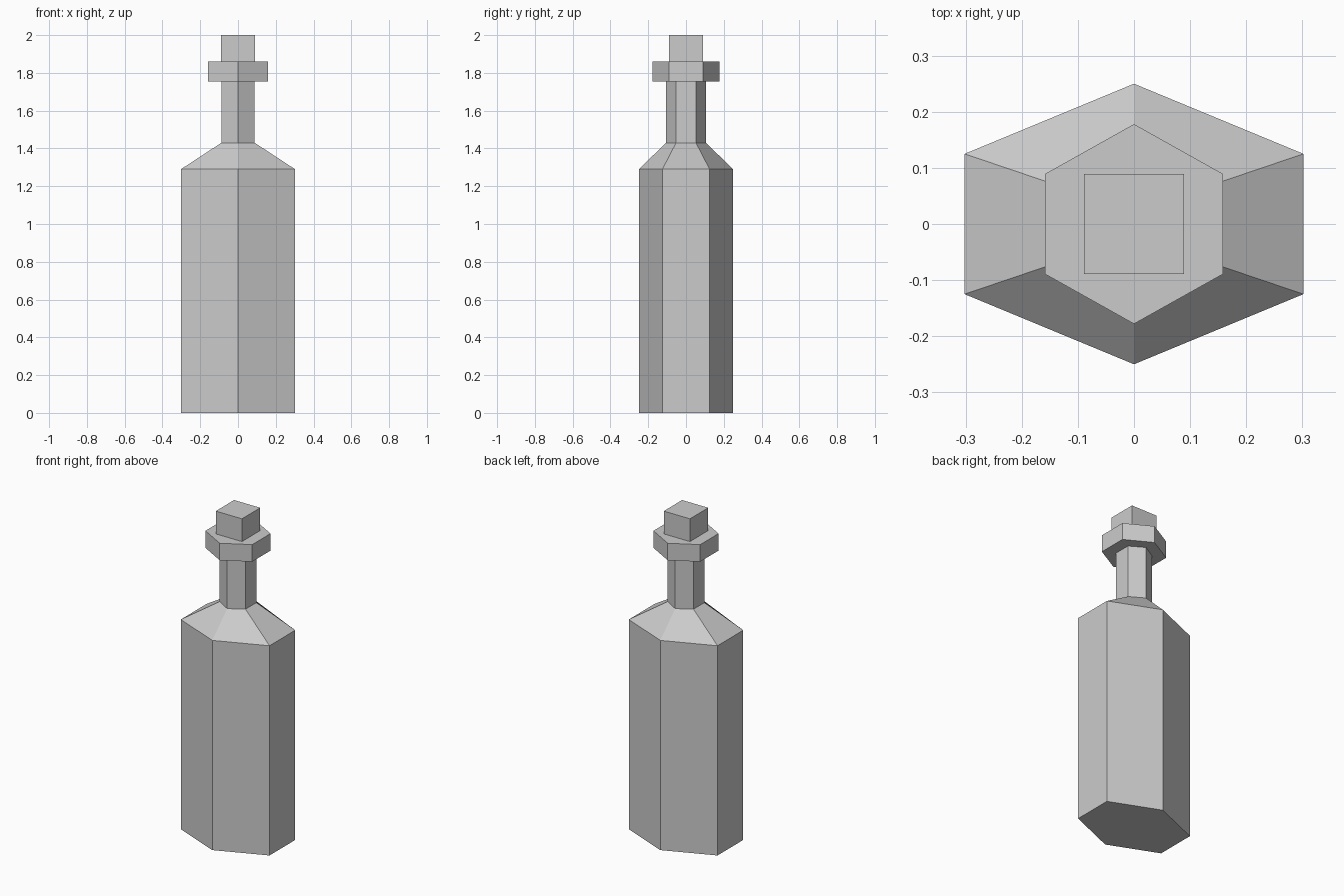
import bpy
import bmesh
from math import cos, sin, pi

cube = bpy.data.objects.get("Cube")
if cube:
    bpy.data.objects.remove(cube, do_unlink=True)

# One plain grey for the whole bottle
grey = bpy.data.materials.new("plain_grey")
grey.use_nodes = True
COLOUR = (0.6, 0.6, 0.6, 1)
grey.diffuse_color = COLOUR
grey.node_tree.nodes["Principled BSDF"].inputs["Base Color"].default_value = COLOUR


def hexagon(half_x, half_y):
    """Hexagon with points at front and back, flat sides at left and right."""
    return [(half_x * cos(a) / cos(pi / 6), half_y * sin(a))
            for a in (pi / 6 + i * pi / 3 for i in range(6))]


def square(half):
    return [(half, half), (-half, half), (-half, -half), (half, -half)]


def loft(name, sections):
    """Closed solid through a stack of (outline, height) sections."""
    bm = bmesh.new()
    rings = [[bm.verts.new((x, y, z)) for x, y in outline] for outline, z in sections]
    for low, high in zip(rings, rings[1:]):
        n = len(low)
        for i in range(n):
            j = (i + 1) % n
            bm.faces.new((low[i], low[j], high[j], high[i]))
    bm.faces.new(rings[0][::-1])
    bm.faces.new(rings[-1])
    mesh = bpy.data.meshes.new(name)
    bm.to_mesh(mesh)
    bm.free()
    mesh.materials.append(grey)
    obj = bpy.data.objects.new(name, mesh)
    bpy.context.collection.objects.link(obj)
    return obj


# Body, sloping shoulder and neck in one piece
body = hexagon(0.302, 0.25)
neck = hexagon(0.088, 0.105)
loft("bottle", [(body, 0), (body, 1.29), (neck, 1.43), (neck, 1.755)])

# Collar around the mouth
collar = hexagon(0.159, 0.178)
loft("collar", [(collar, 1.755), (collar, 1.86)])

# Square stopper
stopper = square(0.089)
loft("stopper", [(stopper, 1.86), (stopper, 2)])
